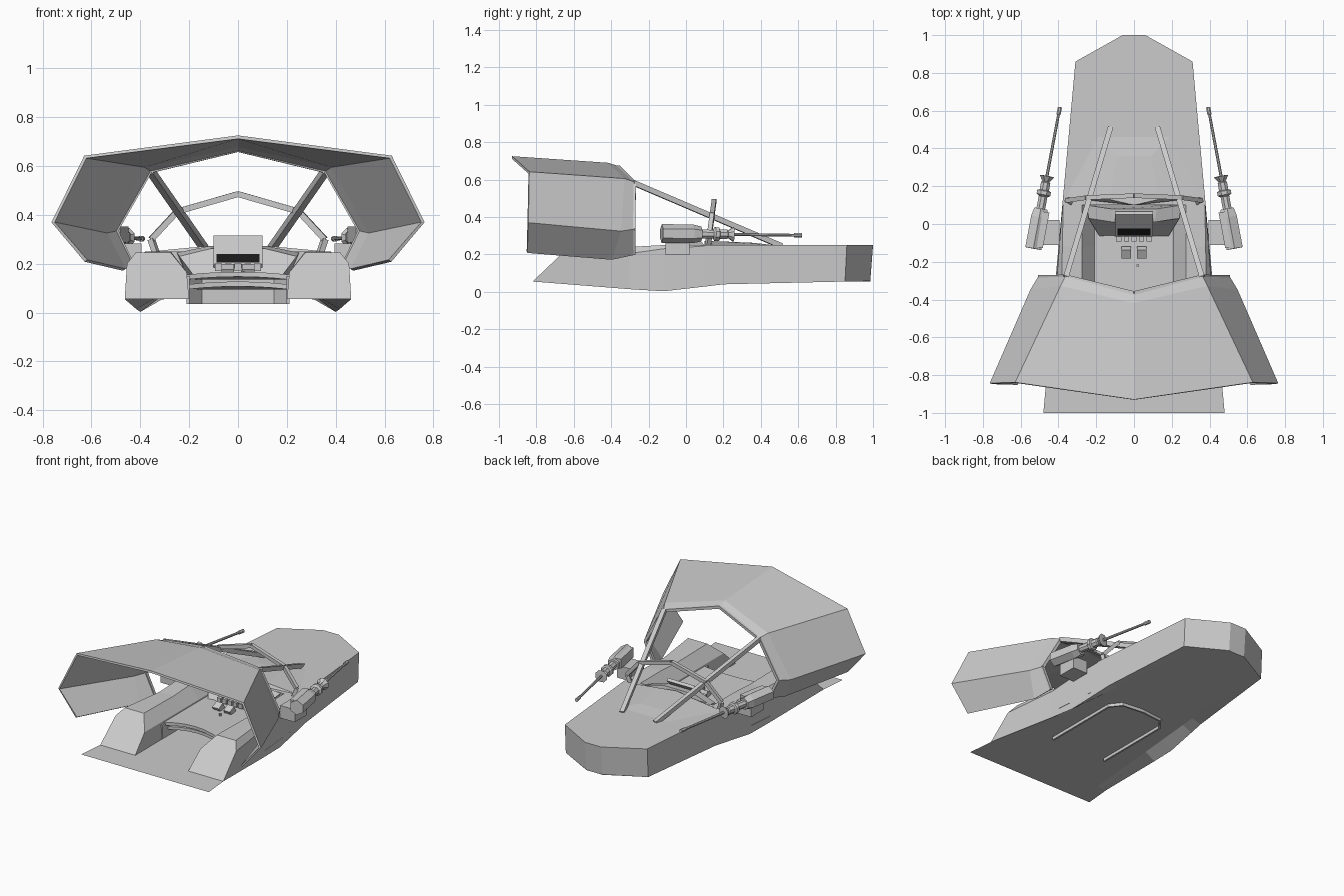
import bpy, bmesh, math
from mathutils import Vector, Matrix

if "Cube" in bpy.data.objects:
    bpy.data.objects.remove(bpy.data.objects["Cube"])


def make(name, verts, faces, mirror=False, thick=0, color=None):
    me = bpy.data.meshes.new(name)
    me.from_pydata([tuple(v) for v in verts], [], faces)
    bm = bmesh.new()
    bm.from_mesh(me)
    bmesh.ops.recalc_face_normals(bm, faces=bm.faces)
    bm.to_mesh(me)
    bm.free()
    ob = bpy.data.objects.new(name, me)
    bpy.context.collection.objects.link(ob)
    if mirror:
        ob.modifiers.new("Mirror", 'MIRROR')
    if thick:
        s = ob.modifiers.new("Solidify", 'SOLIDIFY')
        s.thickness = thick
        s.offset = 0
    if color:
        m = bpy.data.materials.new(name)
        m.diffuse_color = color
        m.use_nodes = True
        m.node_tree.nodes["Principled BSDF"].inputs["Base Color"].default_value = m.diffuse_color
        me.materials.append(m)
    return ob


def loft(name, rings, closed=True, caps=(True, True), **kw):
    n = len(rings[0])
    verts = [v for r in rings for v in r]
    faces = []
    for k in range(len(rings) - 1):
        for i in range(n if closed else n - 1):
            j = (i + 1) % n
            faces.append((k*n + i, k*n + j, k*n + n + j, k*n + n + i))
    if caps[0]:
        faces.append(tuple(range(n)))
    if caps[1]:
        faces.append(tuple(range(len(verts) - n, len(verts))))
    return make(name, verts, faces, **kw)


def box(name, c, size, rot=Matrix(), **kw):
    rings = [[Vector(c) + rot.to_3x3() @ Vector((sx*size[0]/2, sy*size[1]/2, sz*size[2]/2))
              for sx, sy in ((-1, -1), (1, -1), (1, 1), (-1, 1))] for sz in (-1, 1)]
    return loft(name, rings, **kw)


def turned(name, origin, axis, stations, sides, **kw):
    # round or faceted part along an axis: (distance, radius) stations
    d = Vector(axis).normalized()
    u = d.cross(Vector((0, 0, 1))).normalized()
    w = u.cross(d)
    rings = [[Vector(origin) + d*t + r*(math.cos(a)*u + math.sin(a)*w)
              for a in (2*math.pi*(i + .5)/sides for i in range(sides))] for t, r in stations]
    return loft(name, rings, **kw)


def strut(name, a, b, r, **kw):
    d = Vector(b) - Vector(a)
    return turned(name, a, d, [(0, r), (d.length, r)], 4, **kw)


def edge_x(y):
    return .31 + (.86 - y) * .17 / 1.86


# floor plate under the whole hull
make("floor_plate", [(0, -1, .055), (.48, -1, .055), (.31, .85, .055), (.06, .985, .055), (0, .985, .055)],
     [(0, 1, 2, 3, 4)], mirror=True)

# side pods, with sloping front ends
rings = []
for y, slope, zb, cham, ztop in ((-.82, 1.05, .055, .045, .245), (-.3, 0, .014, .035, .24),
                                 (-.12, 0, .003, .02, .25), (.1, 0, .028, .005, .25)):
    xo = edge_x(y)
    prof = [(.2, .055), (.21, .165), (.275, ztop), (xo - cham, ztop),
            (xo - .2*cham, ztop - cham), (xo, zb), (xo - .07, .055)]
    rings.append([(x, y + slope*(z - .055), z) for x, z in prof])
loft("side_pod", rings, mirror=True)

# solid nose
rings = []
for y, xo, zb, yb in ((.1, edge_x(.1), .028, .1), (.2, edge_x(.2), .04, .2),
                      (.86, .31, .055, .85), (1, .06, .057, .985)):
    rings.append([(0, yb, .055), (max(xo - .07, .03), yb, .055), (xo, yb, zb), (xo, y, .25), (0, y, .25)])
loft("nose", rings, closed=False, mirror=True)

# raised hood ahead of the cockpit
loft("hood", [[(0, .46, .25), (.19, .46, .25), (.36, .14, .25), (0, .1, .25)],
              [(0, .36, .262), (.09, .36, .262), (.13, .13, .272), (0, .1, .272)]],
     closed=False, caps=(False, True), mirror=True)

# dashboard wedge
loft("dashboard", [[(-.25, .1, .245), (-.12, .08, .272), (.12, .08, .272), (.25, .1, .245), (.21, .1, .15), (-.21, .1, .15)],
                   [(-.24, .03, .23), (-.11, .01, .262), (.11, .01, .262), (.24, .03, .23), (.18, -.07, .15), (-.18, -.07, .15)]])

# screen, keys and floor pads
tilt = Matrix.Rotation(math.radians(-45), 4, 'X')
make("screen", [(-.088, -.062, .205), (.088, -.062, .205), (.088, .046, .305), (-.088, .046, .305)],
     [(0, 1, 2, 3)], color=(.01, .01, .01, 1))
box("screen_case", (0, .0, .25), (.2, .02, .165), tilt)
for i in range(5):
    box("key", (-.08 + .04*i, -.08, .185), (.028, .025, .03))
for x in (-.042, .042):
    box("foot_pad", (x, -.15, .17), (.05, .05, .04), Matrix.Rotation(.5, 4, 'X'))
turned("floor_knob", (.02, -.22, .15), (0, .001, 1), [(0, .008), (.02, .008)], 8)

# cockpit floor with a bowed, stepped front lip
for name, zt, zb, yf in (("cockpit_floor", .155, .135, -.5), ("floor_lip", .115, .095, -.47)):
    front = [(-.21 + .07*i, yf + .04*(1 - ((i - 3)/3)**2)) for i in range(7)]
    out = front + [(.21, .1), (-.21, .1)]
    loft(name, [[(x, y, z + .012*(1 - (x/.21)**2)) for x, y in out] for z in (zb, zt)])

# thin U-shaped tub wall that shows through the plate
path = [(.205, -.53), (.205, .0), (.15, .07), (0, .085)]
loft("tub_wall", [[(x, y, z) for x, y in path] for z in (.035, .15)],
     closed=False, caps=(False, False), mirror=True, thick=.012)

# canopy shell: apex, shoulder, widest point, lower edge
loft("canopy", [
    [(0, -.93, .718), (.625, -.84, .637), (.757, -.845, .37), (.622, -.85, .212)],
    [(0, -.42, .683), (.385, -.33, .6), (.542, -.35, .325), (.465, -.4, .175)],
    [(0, -.37, .668), (.36, -.28, .583), (.5, -.28, .335), (.435, -.28, .2)]],
     closed=False, caps=(False, False), mirror=True, thick=.014)

# rear rim tube of the canopy, long struts and windscreen hoop
rim = [(0, -.365, .667), (.36, -.277, .58), (.5, -.28, .335), (.435, -.28, .2)]
for a, b in zip(rim, rim[1:]):
    strut("canopy_rim", a, b, .013, mirror=True)
strut("long_strut", (.36, -.28, .582), (.125, .51, .245), .02, mirror=True)
hoop = [(0, .15, .485), (.25, .14, .413), (.355, .125, .3), (.335, .115, .24)]
for a, b in zip(hoop, hoop[1:]):
    strut("windscreen_hoop", a, b, .017, mirror=True)

# guns on both sides
start = Vector((.533, -.13, .312))
axis = Vector((.392, .62, .302)) - start
box("gun_mount", (.45, -.045, .24), (.11, .13, .085), mirror=True)
turned("gun_body", start, axis, [(0, .05), (.17, .05), (.215, .04)], 6, mirror=True)
box("gun_side_case", (.485, -.03, .32), (.04, .19, .065), Matrix.Rotation(.185, 4, 'Z'), mirror=True)
turned("gun_neck", start, axis, [(.21, .025), (.28, .025), (.29, .04), (.31, .04), (.315, .027),
                                 (.355, .027), (.36, .02), (.39, .042), (.392, .015)], 8, mirror=True)
turned("gun_barrel", start, axis, [(.38, .009), (.72, .008), (.721, .012), (.762, .012)], 8, mirror=True)
